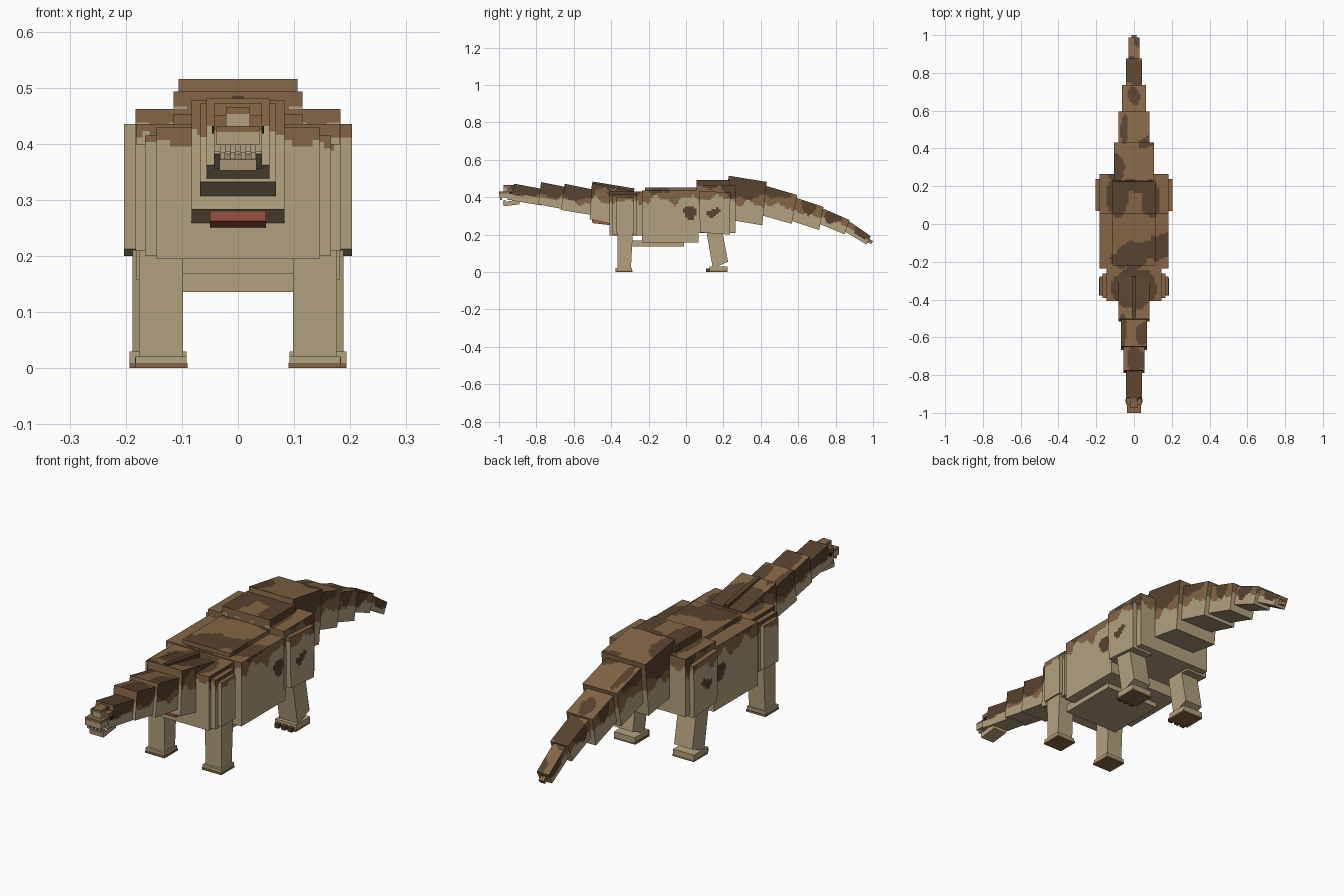
import bpy, bmesh, math
from mathutils import Vector

if "Cube" in bpy.data.objects:
    bpy.data.objects.remove(bpy.data.objects["Cube"], do_unlink=True)


def material(name, r, g, b):
    col = [(c / 255 / 12.92) if c < 11 else ((c / 255 + 0.055) / 1.055) ** 2.4 for c in (r, g, b)] + [1]
    m = bpy.data.materials.new(name)
    m.use_nodes = True
    m.diffuse_color = col
    m.node_tree.nodes["Principled BSDF"].inputs["Base Color"].default_value = col
    return m


MATS = [material("tan_hide", 178, 161, 126), material("mid_brown_hide", 132, 101, 69),
        material("dark_brown_hide", 88, 66, 46), material("throat_red", 165, 88, 68),
        material("eye_black", 28, 22, 18)]
TAN, MID, DARK, RED, BLACK = range(5)

# Dark patches on the back: x, y, half width, half length
BACK = [(0, -.85, .09, .075), (.01, -.72, .05, .07), (.05, -.58, .045, .06), (-.06, -.56, .02, .09),
        (.0, -.34, .12, .11), (.07, -.14, .16, .05), (-.03, -.19, .1, .04), (.15, -.09, .06, .04),
        (-.09, .14, .06, .1), (.09, .13, .05, .1), (0, .2, .1, .035), (-.1, .3, .05, .08),
        (.07, .43, .05, .03), (-.05, .5, .02, .08), (0, .68, .032, .05), (.0, .81, .07, .075),
        (.02, .97, .02, .03)]
# Dark patches on the flanks: y, z, half length, half height
FLANK = [(-.85, .45, .085, .045), (-.71, .45, .085, .05), (-.58, .43, .09, .045), (-.47, .465, .1, .025),
         (-.33, .425, .09, .025), (.02, .32, .032, .04), (.15, .32, .035, .02), (.32, .46, .13, .07),
         (.50, .44, .08, .045), (.66, .36, .04, .05), (.79, .30, .05, .04), (.95, .22, .05, .04),
         (.13, .48, .1, .03), (-.15, .44, .06, .02)]


def in_patch(a, b, patches):
    b += 0.008 * math.sin(a * 60)
    return any(((a - p) / r) ** 2 + ((b - q) / s) ** 2 < 1 for p, q, r, s in patches)


def block(name, side, x0, x1, belly=2.0, base=TAN, cell=0.012):
    """Box with a four-point side outline: front low, back low, back high, front high.
    Hide above the fraction 'belly' is camouflaged; belly=2 keeps one colour."""
    fl, bl, bh, fh = [Vector((0, y, z)) for y, z in side]

    def place(c):
        p = fl.lerp(bl, c.y).lerp(fh.lerp(bh, c.y), c.z)
        p.x = x0 + (x1 - x0) * c.x
        return p

    bm = bmesh.new()
    bmesh.ops.create_cube(bm, size=1)
    bmesh.ops.translate(bm, verts=bm.verts, vec=(.5, .5, .5))
    if belly < 1:
        for axis, length in enumerate((x1 - x0, (bl - fl).length, (fh - fl).length)):
            n = max(1, round(length / cell))
            no = Vector([axis == i for i in range(3)])
            for k in range(1, n):
                bmesh.ops.bisect_plane(bm, geom=bm.verts[:] + bm.edges[:] + bm.faces[:],
                                       plane_co=no * (k / n), plane_no=no)
    bm.normal_update()
    for f in bm.faces:
        f.material_index = base
        if belly > 1:
            continue
        c = f.calc_center_median()
        p = place(c)
        edge = belly + .07 * math.sin(p.y * 38 + 1) + .04 * math.sin((p.y + p.x) * 90)
        if f.normal.z > .5:
            f.material_index = DARK if in_patch(p.x, p.y, BACK) else MID
        elif f.normal.z > -.5:
            if abs(f.normal.y) > .5:
                f.material_index = MID if c.z > edge + .15 else TAN
            elif in_patch(p.y, p.z, FLANK):
                f.material_index = DARK
            elif c.z > edge:
                f.material_index = MID
    for v in bm.verts:
        v.co = place(v.co)
    bmesh.ops.recalc_face_normals(bm, faces=bm.faces)
    me = bpy.data.meshes.new(name)
    bm.to_mesh(me)
    bm.free()
    for m in MATS:
        me.materials.append(m)
    ob = bpy.data.objects.new(name, me)
    bpy.context.collection.objects.link(ob)
    return ob


def box(name, x0, x1, y0, y1, z0, z1, belly=2.0, base=TAN):
    return block(name, [(y0, z0), (y1, z0), (y1, z1), (y0, z1)], x0, x1, belly, base)


# Trunk
box("chest", -.145, .145, -.408, -.22, .195, .43, .78)
box("body", -.182, .182, -.235, .068, .158, .435, .82)
box("back_plate", -.115, .115, -.22, .06, .43, .453, .1)
box("belly", -.135, .135, -.285, -.01, .136, .17)
box("hips", -.183, .183, .055, .265, .21, .462, .72)
box("hip_plate", -.115, .115, .055, .235, .44, .493, .2)

# Neck, from chest to head
NECK = [([(-.515, .283), (-.30, .235), (-.28, .432), (-.503, .477)], .083, .55),
        ([(-.668, .332), (-.49, .303), (-.48, .438), (-.648, .472)], .068, .4),
        ([(-.79, .362), (-.64, .333), (-.63, .452), (-.775, .481)], .056, .4),
        ([(-.93, .382), (-.77, .356), (-.76, .443), (-.918, .472)], .043, .4)]
for i, (side, hx, belly) in enumerate(NECK):
    block(f"neck_{i + 1}", side, -hx, hx, belly, cell=.01)
block("throat", [(-.50, .262), (-.40, .25), (-.40, .285), (-.505, .293)], -.05, .05, base=RED)
block("neck_ridge", [(-.50, .46), (-.28, .42), (-.275, .447), (-.50, .484)], -.01, .01, base=DARK)

# Head
box("skull", -.043, .043, -.955, -.89, .385, .45, .5)
box("upper_jaw", -.038, .038, -1.0, -.93, .398, .432, .55)
box("nose_crest", -.021, .021, -.975, -.91, .43, .465, .5)
block("lower_jaw", [(-.975, .352), (-.89, .362), (-.89, .39), (-.978, .372)], -.033, .033)
for i in range(4):
    x = -.027 + i * .018
    box(f"upper_tooth_{i + 1}", x - .005, x + .005, -.995, -.985, .384, .40)
    box(f"lower_tooth_{i + 1}", x - .004, x + .004, -.975, -.966, .37, .386)

# Tail, from hips to tip
TAIL = [([(.20, .285), (.408, .25), (.432, .482), (.228, .515)], .106, .42),
        ([(.39, .308), (.565, .258), (.595, .412), (.42, .463)], .083, .45),
        ([(.55, .278), (.712, .225), (.735, .348), (.585, .398)], .063, .5),
        ([(.695, .265), (.848, .202), (.875, .278), (.725, .343)], .043, .5),
        ([(.84, .222), (.965, .147), (.988, .192), (.865, .277)], .029, .5),
        ([(.955, .165), (.99, .15), (1.0, .165), (.97, .185)], .012, .4)]
for i, (side, hx, belly) in enumerate(TAIL):
    block(f"tail_{i + 1}", side, -hx, hx, belly, cell=.01)

# Legs, claws and eyes on both sides
for tag, s in (("left", 1), ("right", -1)):
    def xs(a, b):
        return sorted((a * s, b * s))

    box(f"{tag}_shoulder", *xs(.09, .166), -.392, -.262, .2, .415, .85)
    box(f"{tag}_shoulder_plate", *xs(.16, .183), -.375, -.278, .21, .40, .85)
    block(f"{tag}_front_shin", [(-.365, .008), (-.295, .008), (-.283, .24), (-.367, .24)], *xs(.098, .176))
    box(f"{tag}_front_foot", *xs(.092, .183), -.376, -.288, .008, .022)
    box(f"{tag}_front_sole", *xs(.09, .184), -.378, -.286, 0, .009, base=MID)
    block(f"{tag}_thigh", [(.075, .212), (.235, .2), (.237, .425), (.07, .435)], *xs(.1, .203), .84)
    block(f"{tag}_hind_shin", [(.143, .02), (.225, .055), (.19, .24), (.105, .24)], *xs(.1, .188))
    box(f"{tag}_hind_foot", *xs(.092, .193), .125, .222, .008, .03)
    box(f"{tag}_hind_sole", *xs(.09, .193), .123, .222, 0, .009, base=MID)
    for i in range(3):
        x = .11 + i * .032
        box(f"{tag}_claw_{i + 1}", *xs(x - .01, x + .01), .108, .126, 0, .018, base=DARK)
    box(f"{tag}_eye", *xs(.042, .046), -.945, -.927, .418, .432, base=BLACK)
